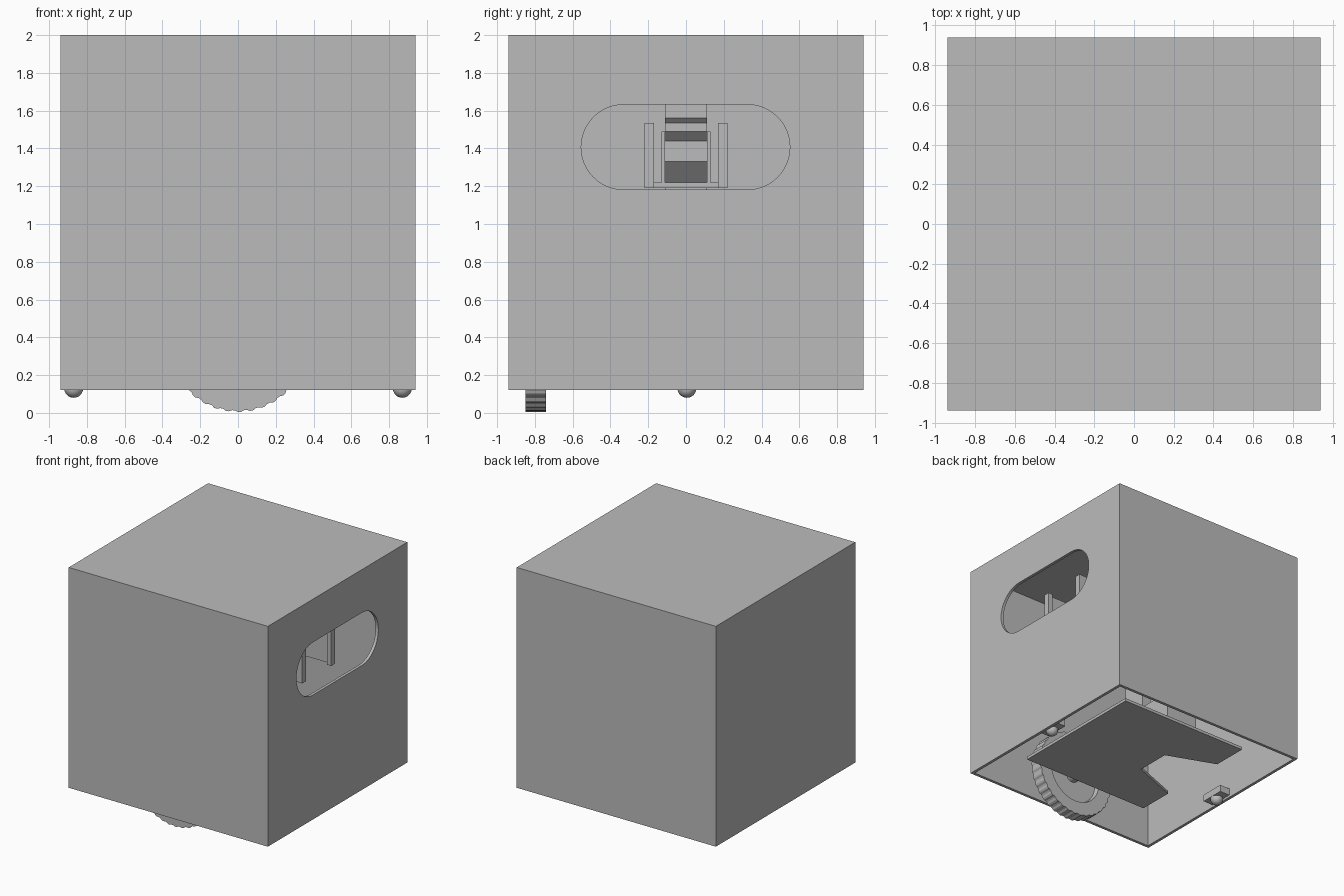
import bpy, bmesh, math
from mathutils import Matrix

if "Cube" in bpy.data.objects:
    bpy.data.objects.remove(bpy.data.objects["Cube"])

grey = bpy.data.materials.new("plain grey")
grey.diffuse_color = (0.5, 0.5, 0.5, 1)
grey.use_nodes = True
grey.node_tree.nodes["Principled BSDF"].inputs["Base Color"].default_value = grey.diffuse_color


def finish(name, bm):
    bmesh.ops.recalc_face_normals(bm, faces=bm.faces[:])
    me = bpy.data.meshes.new(name)
    bm.to_mesh(me)
    bm.free()
    me.materials.append(grey)
    ob = bpy.data.objects.new(name, me)
    bpy.context.collection.objects.link(ob)
    return ob


def box(name, x, y, z):
    bm = bmesh.new()
    bmesh.ops.create_cube(bm, size=1)
    for v in bm.verts:
        for i, (a, b) in enumerate((x, y, z)):
            v.co[i] = a if v.co[i] < 0 else b
    return finish(name, bm)


def prism(name, points, axis, lo, hi):
    """Extrude a 2D outline along an axis."""
    place = {"x": lambda p: (lo, p[0], p[1]),
             "y": lambda p: (p[0], lo, p[1]),
             "z": lambda p: (p[0], p[1], lo)}[axis]
    bm = bmesh.new()
    face = bm.faces.new([bm.verts.new(place(p)) for p in points])
    ext = bmesh.ops.extrude_face_region(bm, geom=[face])
    for v in ext["geom"]:
        if isinstance(v, bmesh.types.BMVert):
            v.co["xyz".index(axis)] = hi
    return finish(name, bm)


def smooth(ob, angle=35):
    bpy.ops.object.select_all(action="DESELECT")
    ob.select_set(True)
    bpy.context.view_layer.objects.active = ob
    bpy.ops.object.shade_smooth_by_angle(angle=math.radians(angle))


# Open-bottomed cube shell
H, T = 0.94, 0.025
bm = bmesh.new()
loops = []
for r, z in ((H - T, 2 - T), (H - T, 0.12), (H, 0.12), (H, 2)):
    loops.append([bm.verts.new((sx * r, sy * r, z))
                  for sx, sy in ((-1, -1), (1, -1), (1, 1), (-1, 1))])
for a, b in zip(loops, loops[1:]):
    for i in range(4):
        j = (i + 1) % 4
        bm.faces.new((a[i], a[j], b[j], b[i]))
bm.faces.new(loops[0])
bm.faces.new(loops[-1])
shell = finish("shell", bm)

# Rounded slot cut through the right wall
slot = []
for cy, start in ((0.325, -90), (-0.33, 90)):
    for i in range(25):
        a = math.radians(start + 7.5 * i)
        slot.append((cy + 0.225 * math.cos(a), 1.407 + 0.225 * math.sin(a)))
cutter = prism("slot_cutter", slot, "x", 0.85, 1.0)
cutter.hide_render = True
cutter.hide_viewport = True
cut = shell.modifiers.new("slot", "BOOLEAN")
cut.operation = "DIFFERENCE"
cut.solver = "EXACT"
cut.object = cutter

# Notched base plate
half = [(0.61, 0.62), (-0.62, 0.62), (-0.62, 0.31), (-0.2, 0.15)]
prism("base_plate", half + [(x, -y) for x, y in reversed(half)], "z", 0.23, 0.255)

# Ridged wheel: hollow rim and recessed web, turned around the y axis
N = 144
profile = [(0.05, -0.82), (0.24, -0.82), (0.25, -0.85), (0.37, -0.85),
           (0.37, -0.74), (0.25, -0.74), (0.24, -0.78), (0.05, -0.78)]
bm = bmesh.new()
rings = []
for i in range(N):
    a = 2 * math.pi * i / N
    ring = []
    for r, y in profile:
        if r > 0.3 and i % 4 >= 2:
            r -= 0.008
        ring.append(bm.verts.new((r * math.sin(a), y, 0.375 - r * math.cos(a))))
    rings.append(ring)
for i in range(N):
    a, b = rings[i], rings[(i + 1) % N]
    for k in range(len(profile)):
        m = (k + 1) % len(profile)
        bm.faces.new((a[k], a[m], b[m], b[k]))
finish("wheel", bm)

# Wheel axle
bm = bmesh.new()
bmesh.ops.create_cone(bm, cap_ends=True, segments=24, radius1=0.06, radius2=0.06, depth=0.34,
                      matrix=Matrix.Translation((0, -0.67, 0.375)) @ Matrix.Rotation(math.pi / 2, 4, "X"))
smooth(finish("axle", bm))

# Motor blocks resting on the plate
for name, s in (("front_motor", -1), ("back_motor", 1)):
    box(name, (-0.15, 0.15), sorted((s * 0.3, s * 0.6)), (0.255, 0.49))

# Ball casters with wall brackets
for name, s in (("left", -1), ("right", 1)):
    bm = bmesh.new()
    bmesh.ops.create_uvsphere(bm, u_segments=24, v_segments=16, radius=0.05,
                              matrix=Matrix.Translation((s * 0.87, 0.005, 0.13)))
    smooth(finish(name + "_caster_ball", bm))
    box(name + "_caster_bracket", sorted((s * 0.82, s * 0.92)), (-0.1, 0.11), (0.14, 0.2))

# Channel bracket behind the slot
for name, s in (("front", -1), ("back", 1)):
    box(name + "_channel_post", (0.72, 0.76), sorted((s * 0.17, s * 0.22)), (1.19, 1.535))
    box(name + "_channel_side", (0.5, 0.72), sorted((s * 0.205, s * 0.22)), (1.19, 1.535))
    box(name + "_guide_rail", (0.3, 0.5), sorted((s * 0.11, s * 0.13)), (1.19, 1.49))
box("channel_back", (0.48, 0.5), (-0.22, 0.22), (1.19, 1.22))

# Stepped centre mast with overhanging ledges, standing on the plate
right = [(0.0, 0.255), (0.0, 1.22), (0.1, 1.33), (0.1, 1.44),
         (0.15, 1.49), (0.15, 1.535), (0.175, 1.56), (0.175, 1.68)]
prism("centre_mast", right + [(-0.08, 1.68), (-0.08, 0.255)], "y", -0.11, 0.11)
